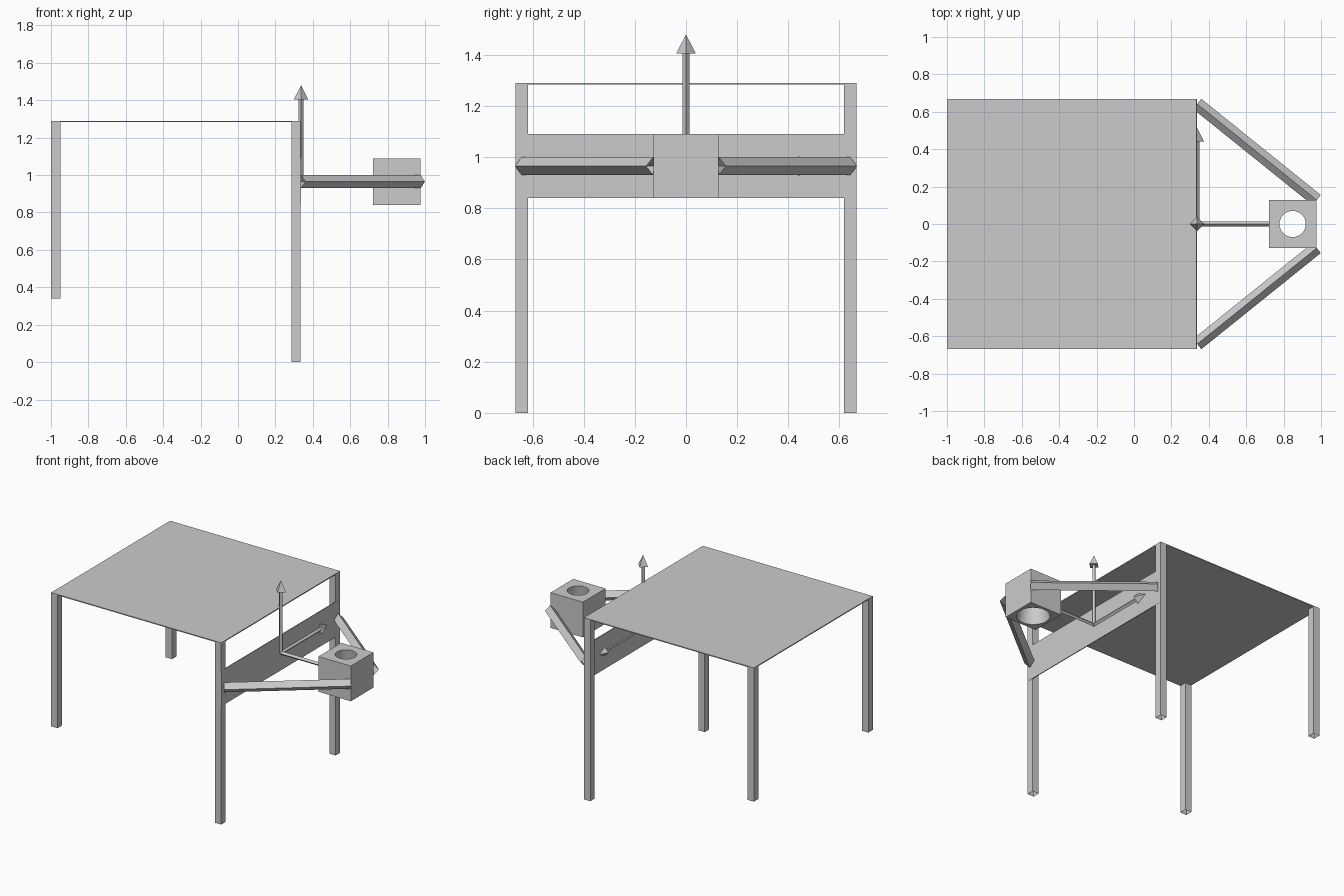
import bpy
import bmesh
from math import acos, atan2, cos, pi, radians, sin
from mathutils import Matrix, Vector

cube = bpy.data.objects.get("Cube")
if cube:
    bpy.data.objects.remove(cube, do_unlink=True)

grey = bpy.data.materials.new("light_grey")
grey.use_nodes = True
grey.diffuse_color = (0.6, 0.6, 0.6, 1)
grey.node_tree.nodes["Principled BSDF"].inputs["Base Color"].default_value = (0.6, 0.6, 0.6, 1)


def finish(name, bm):
    mesh = bpy.data.meshes.new(name)
    bm.to_mesh(mesh)
    bm.free()
    mesh.materials.append(grey)
    obj = bpy.data.objects.new(name, mesh)
    bpy.context.collection.objects.link(obj)
    return obj


def block(name, low, high):
    low, high = Vector(low), Vector(high)
    bm = bmesh.new()
    bmesh.ops.create_cube(bm, size=1)
    bmesh.ops.scale(bm, vec=high - low, verts=bm.verts)
    bmesh.ops.translate(bm, vec=(low + high) / 2, verts=bm.verts)
    return finish(name, bm)


def add_bar(bm, start, end, r1, r2, capped, spin=0):
    """Four-sided bar or spike running between two points."""
    start, end = Vector(start), Vector(end)
    d = (end - start).normalized()
    turn = Matrix.Rotation(atan2(d.y, d.x), 4, "Z") @ Matrix.Rotation(acos(d.z), 4, "Y")
    place = Matrix.Translation((start + end) / 2) @ turn @ Matrix.Rotation(spin, 4, "Z")
    bmesh.ops.create_cone(bm, cap_ends=capped, segments=4, radius1=r1, radius2=r2,
                          depth=(end - start).length, matrix=place)


# Table top and the board hung on its side
EDGE, HALF, TOP = 0.335, 0.667, 1.29
block("table_top", (-1, -HALF, TOP - 0.007), (EDGE, HALF, TOP))
block("side_board", (EDGE - 0.005, -HALF, 0.84), (EDGE + 0.001, HALF, 1.09))

# Open square tube legs, shorter on the far side
for side, x, foot in (("short", -0.975, 0.34), ("long", EDGE - 0.025, 0)):
    for place, s in (("front", -1), ("back", 1)):
        y = s * (HALF - 0.025)
        bm = bmesh.new()
        add_bar(bm, (x, y, foot), (x, y, TOP - 0.004), 0.0354, 0.0354, False, pi / 4)
        finish(f"{side}_{place}_leg", bm)

# Open diagonal tube arms carrying the block
MID = 0.965
for place, s in (("front", -1), ("back", 1)):
    bm = bmesh.new()
    add_bar(bm, (0.338, s * 0.642, MID), (0.977, s * 0.128, MID), 0.035, 0.035, False)
    finish(f"{place}_arm", bm)

# Block with a hole that widens downwards
N, SIZE = 32, 0.127
bm = bmesh.new()
rings = []
for z, hole in ((0.84, 0.108), (1.09, 0.07)):
    inner, outer = [], []
    for i in range(N):
        c, s = cos(2 * pi * i / N), sin(2 * pi * i / N)
        k = SIZE / max(abs(c), abs(s))
        inner.append(bm.verts.new((0.848 + hole * c, hole * s, z)))
        outer.append(bm.verts.new((0.848 + k * c, k * s, z)))
    rings += [inner, outer]
low_in, low_out, top_in, top_out = rings
loop = (low_in, low_out, top_out, top_in)
for i in range(N):
    j = (i + 1) % N
    for a, b in zip(loop, loop[1:] + loop[:1]):
        bm.faces.new((a[i], b[i], b[j], a[j]))
bmesh.ops.recalc_face_normals(bm, faces=bm.faces)
holder = finish("holder_block", bm)
bpy.context.view_layer.objects.active = holder
holder.select_set(True)
bpy.ops.object.shade_smooth_by_angle(angle=radians(30))
holder.select_set(False)

# Direction arrows on the board; the third rod ends inside the block
origin = Vector((EDGE + 0.002, 0, MID))
for name, axis in (("upright_arrow", Vector((0, 0, 1))), ("level_arrow", Vector((0, 1, 0)))):
    bm = bmesh.new()
    neck, tip = origin + axis * 0.44, origin + axis * 0.515
    add_bar(bm, origin, neck, 0.013, 0.013, True)
    add_bar(bm, neck, tip, 0.038, 0, True)
    finish(name, bm)
bm = bmesh.new()
add_bar(bm, origin, (0.74, 0, MID), 0.013, 0.013, True)
finish("block_rod", bm)
